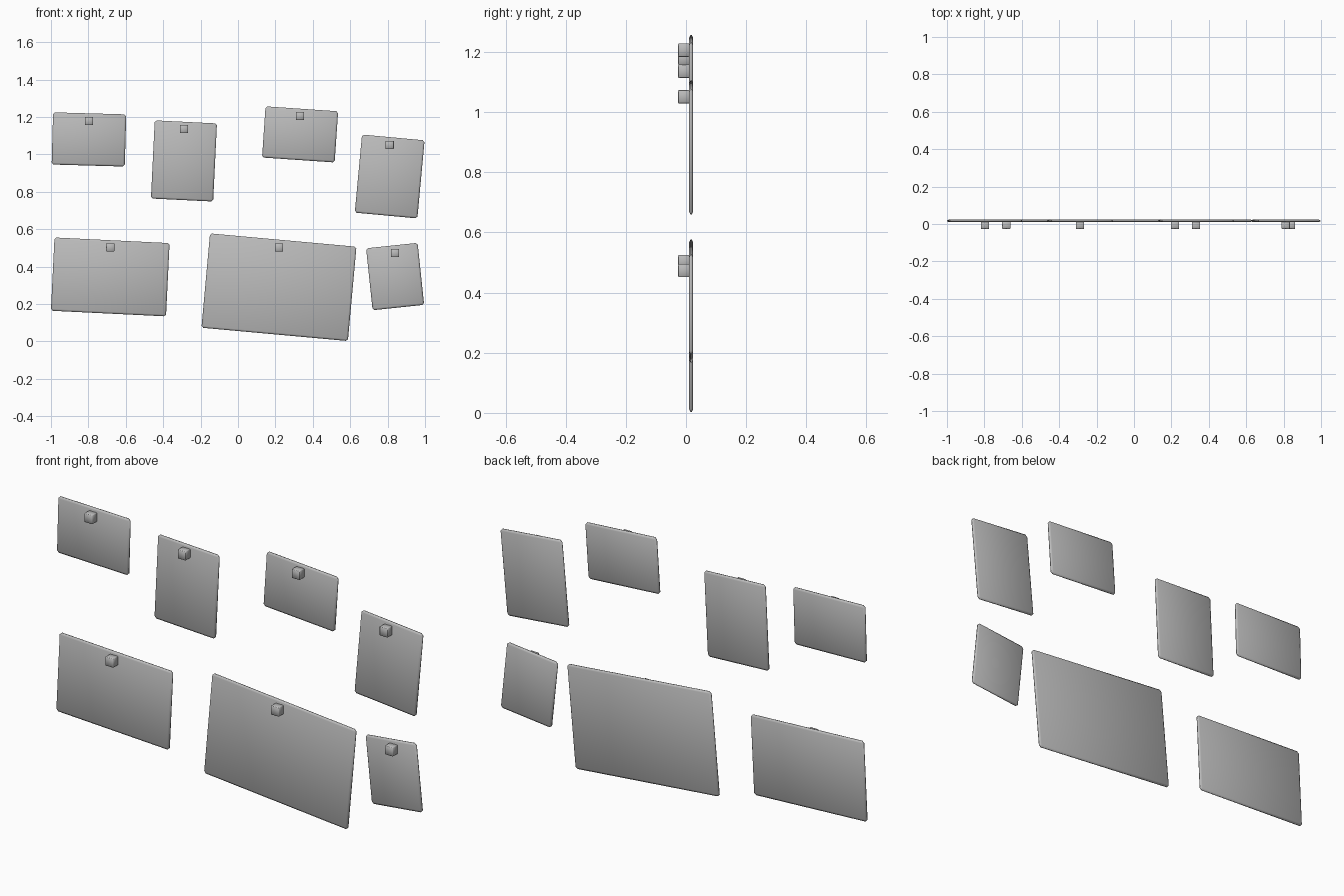
import bpy
import bmesh
import math
from mathutils import Matrix

if "Cube" in bpy.data.objects:
    bpy.data.objects.remove(bpy.data.objects["Cube"])

grey = bpy.data.materials.new("plain grey")
grey.diffuse_color = (0.5, 0.5, 0.5, 1)
grey.use_nodes = True
grey.node_tree.nodes["Principled BSDF"].inputs["Base Color"].default_value = grey.diffuse_color


def soft_box(name, size, centre, tilt, bevel, squash=1.0):
    """Chamfered, fully smooth box; squash flattens its depth after bevelling."""
    bm = bmesh.new()
    bmesh.ops.create_cube(bm, size=1)
    bmesh.ops.scale(bm, vec=(size[0], size[1] / squash, size[2]), verts=bm.verts)
    bmesh.ops.bevel(bm, geom=list(bm.edges), offset=bevel, segments=1,
                    profile=0.5, affect='EDGES')
    bmesh.ops.scale(bm, vec=(1, squash, 1), verts=bm.verts)
    for f in bm.faces:
        f.smooth = True
    mesh = bpy.data.meshes.new(name)
    bm.to_mesh(mesh)
    bm.free()
    mesh.materials.append(grey)
    ob = bpy.data.objects.new(name, mesh)
    ob.matrix_world = (Matrix.Translation(centre)
                       @ Matrix.Rotation(math.radians(tilt), 4, 'Y'))
    bpy.context.collection.objects.link(ob)
    return ob


# Sheets: centre x, centre z, width, height, clockwise tilt, pin height
sheets = [
    (-0.797, 1.080, 0.391, 0.279, 1.6, 1.179),
    (-0.289, 0.965, 0.333, 0.418, 2.8, 1.136),
    (0.332, 1.107, 0.389, 0.274, 3.9, 1.206),
    (0.811, 0.882, 0.336, 0.419, 5.3, 1.051),
    (-0.683, 0.345, 0.616, 0.392, 2.8, 0.503),
    (0.219, 0.290, 0.786, 0.506, 5.2, 0.503),
    (0.840, 0.347, 0.277, 0.333, -6.0, 0.473),
]

for i, (x, z, w, h, tilt, pin_z) in enumerate(sheets, 1):
    # Thin pinned sheet
    soft_box(f"sheet_{i}", (w, 0.014, h), (x, 0.017, z), tilt, 0.01, 0.5)
    # Square pin standing out of the front
    soft_box(f"pin_{i}", (0.044, 0.039, 0.044), (x, -0.0065, pin_z), 0, 0.002)
